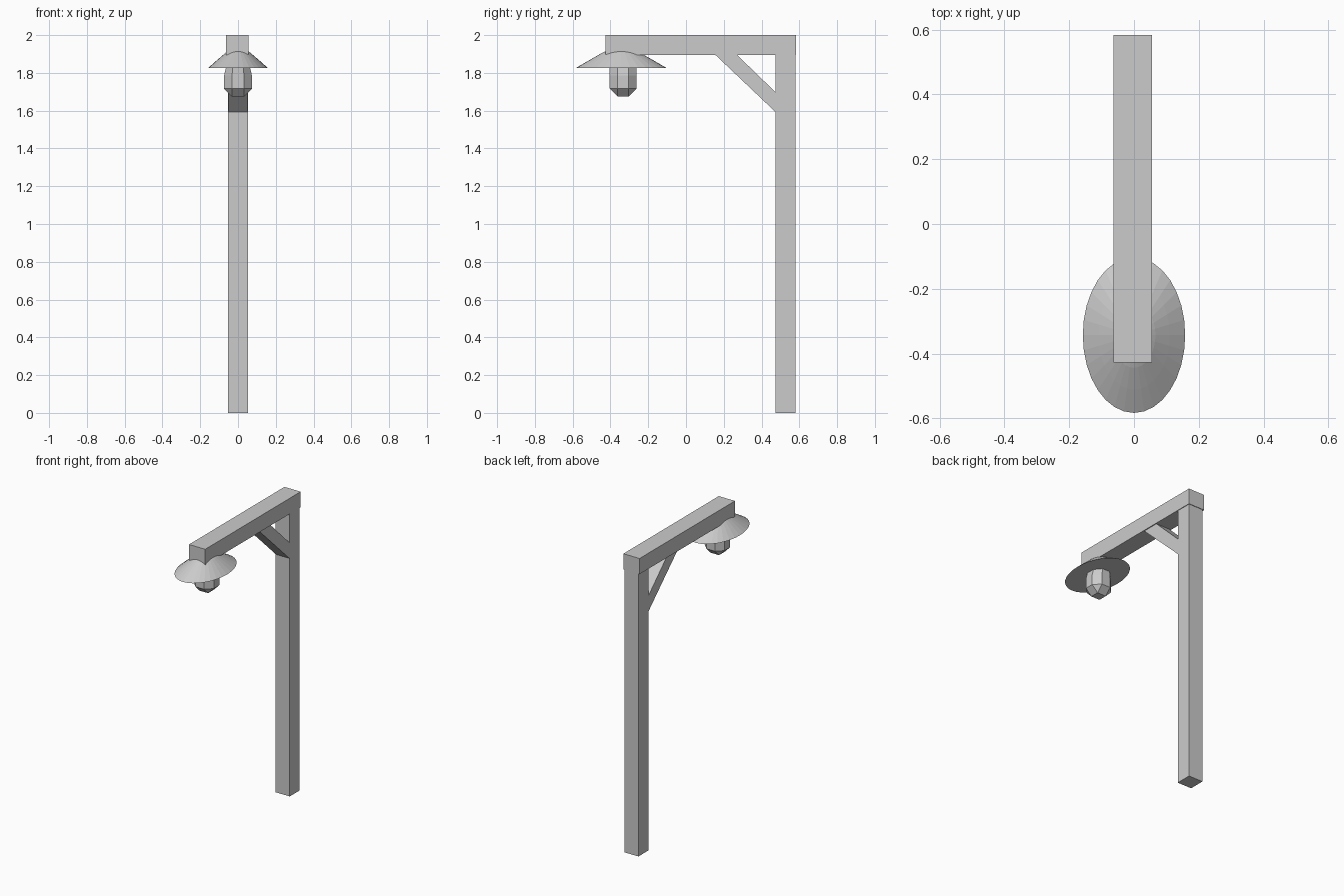
import bpy, bmesh
from math import sin, cos, pi

if "Cube" in bpy.data.objects:
    bpy.data.objects.remove(bpy.data.objects["Cube"])


def finish(bm, name):
    bmesh.ops.recalc_face_normals(bm, faces=bm.faces)
    me = bpy.data.meshes.new(name)
    bm.to_mesh(me)
    bm.free()
    ob = bpy.data.objects.new(name, me)
    bpy.context.collection.objects.link(ob)
    return ob


def prism(name, outline, x0, x1):
    """Extrude a (y, z) outline from x0 to x1."""
    bm = bmesh.new()
    face = bm.faces.new([bm.verts.new((x0, y, z)) for y, z in outline])
    ext = bmesh.ops.extrude_face_region(bm, geom=[face])["geom"]
    bmesh.ops.translate(bm, vec=(x1 - x0, 0, 0),
                        verts=[v for v in ext if isinstance(v, bmesh.types.BMVert)])
    return finish(bm, name)


def box(name, x0, x1, y0, y1, z0, z1):
    return prism(name, [(y0, z0), (y1, z0), (y1, z1), (y0, z1)], x0, x1)


# Timber frame
box("post", -0.053, 0.052, 0.473, 0.579, 0, 1.95)
box("beam", -0.064, 0.056, -0.427, 0.583, 1.895, 2.0)
prism("brace", [(0.48, 1.587), (0.48, 1.692), (0.255, 1.91), (0.14, 1.91)], -0.05, 0.05)

# Oval shade: stacked rings of a domed cone, closed underneath
CY, RX, RY, N = -0.343, 0.158, 0.24, 32
bm = bmesh.new()
rings = []
for r, z in [(1, 1.826), (0.7, 1.868), (0.42, 1.906), (0.28, 1.922), (0.13, 1.932)]:
    rings.append([bm.verts.new((RX * r * cos(2 * pi * i / N),
                                CY + RY * r * sin(2 * pi * i / N), z)) for i in range(N)])
for a, b in zip(rings, rings[1:]):
    for i in range(N):
        j = (i + 1) % N
        bm.faces.new((a[i], a[j], b[j], b[i]))
apex = bm.verts.new((0, CY, 1.935))
for i in range(N):
    bm.faces.new((rings[-1][i], rings[-1][(i + 1) % N], apex))
bm.faces.new(rings[0])
finish(bm, "shade")

# Bulb: chamfered block, narrowing a little in width toward the top
bm = bmesh.new()
bmesh.ops.create_cube(bm, size=1)
for v in bm.verts:
    v.co = (v.co.x * 0.148, -0.333 + v.co.y * 0.142, 1.775 + v.co.z * 0.2)
bmesh.ops.bevel(bm, geom=bm.edges[:], offset=0.042, segments=1, affect='EDGES')
bmesh.ops.bisect_plane(bm, geom=bm.verts[:] + bm.edges[:] + bm.faces[:],
                       plane_co=(0, 0, 1.785), plane_no=(0, 0, 1))
for v in bm.verts:
    if v.co.z > 1.79:
        v.co.x *= 0.75
        v.co.z += 0.03
finish(bm, "bulb")
